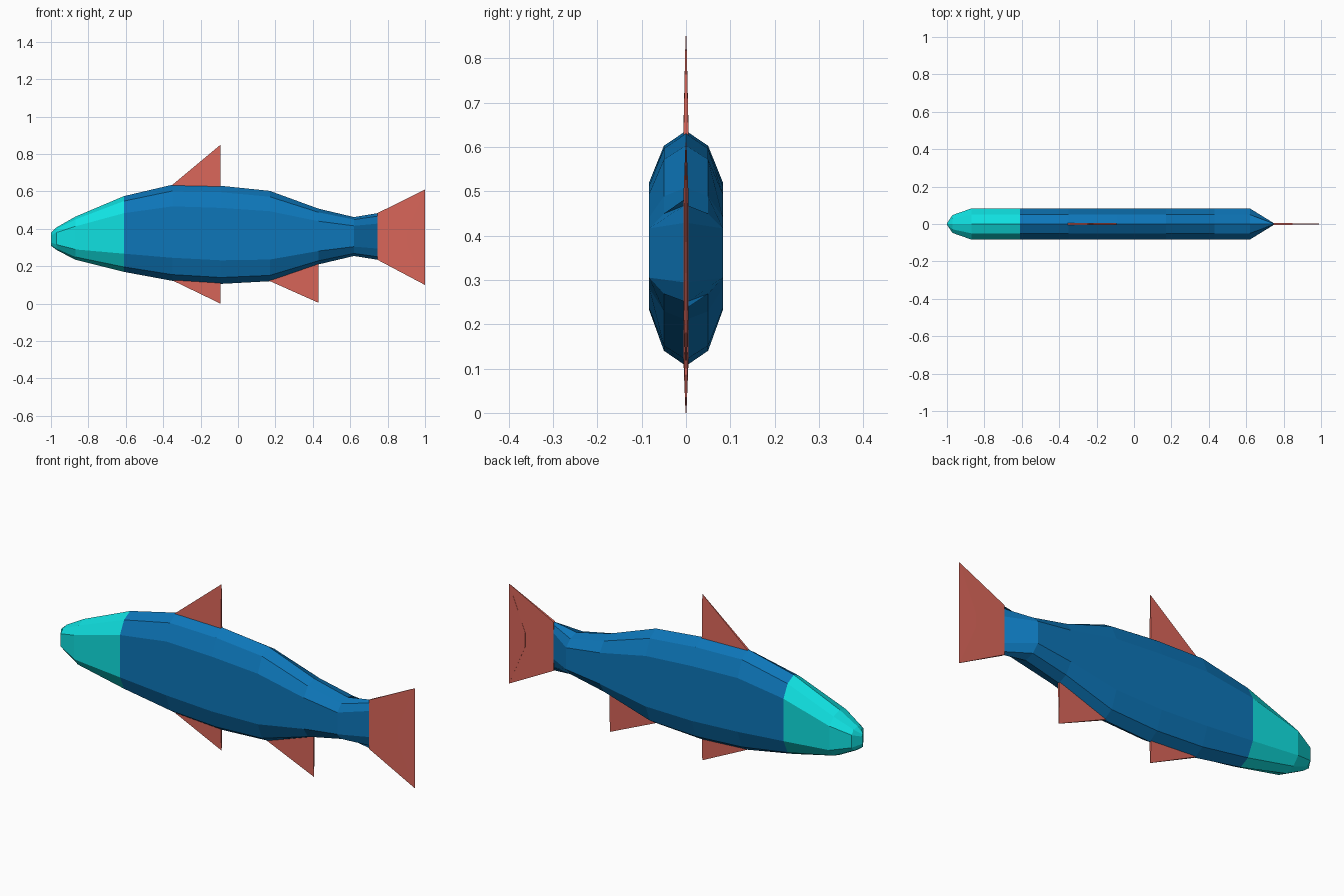
import bpy, bmesh

if "Cube" in bpy.data.objects:
    bpy.data.objects.remove(bpy.data.objects["Cube"])


def material(name, rgb):
    m = bpy.data.materials.new(name)
    m.diffuse_color = (*rgb, 1)
    m.use_nodes = True
    m.node_tree.nodes["Principled BSDF"].inputs["Base Color"].default_value = m.diffuse_color
    return m


BLUE = material("ocean_blue", (0.004, 0.18, 0.48))
CYAN = material("bright_cyan", (0.005, 0.75, 0.75))
CORAL = material("coral_red", (0.70, 0.133, 0.102))


def finish(bm, name, mats):
    bmesh.ops.recalc_face_normals(bm, faces=bm.faces)
    me = bpy.data.meshes.new(name)
    bm.to_mesh(me)
    bm.free()
    for m in mats:
        me.materials.append(m)
    ob = bpy.data.objects.new(name, me)
    bpy.context.collection.objects.link(ob)
    return ob


# Cross-section: (half-width share, height share), ten-sided
HALF = [(0.6, 0.935), (1, 0.775), (1, 0.24), (0.6, 0.065)]
RING = [(0, 1)] + HALF + [(0, 0)] + [(-y, z) for y, z in reversed(HALF)]


def loft(name, stations, mat):
    """Skin cross-sections given as (x, half-width, bottom, top)."""
    bm = bmesh.new()
    rings = [[bm.verts.new((x, w * y, lo + (hi - lo) * z)) for y, z in RING]
             for x, w, lo, hi in stations]
    n = len(RING)
    for a, b in zip(rings, rings[1:]):
        for i in range(n):
            j = (i + 1) % n
            bm.faces.new((a[i], a[j], b[j], b[i]))
    bm.faces.new(rings[0])
    bm.faces.new(rings[-1])
    return finish(bm, name, [mat])


def fin(name, outline):
    """Flat fin from (x, z, half-thickness) points, thin at the tips."""
    bm = bmesh.new()
    l, r = [[bm.verts.new((x, s * t, z)) for x, z, t in outline] for s in (-1, 1)]
    bm.faces.new(l)
    bm.faces.new(r)
    n = len(outline)
    for i in range(n):
        j = (i + 1) % n
        bm.faces.new((l[i], l[j], r[j], r[i]))
    bmesh.ops.triangulate(bm, faces=[f for f in bm.faces if len(f.verts) > 4])
    return finish(bm, name, [CORAL])


W = 0.083
NECK = (-0.61, W, 0.17, 0.575)

# Head and body share the neck ring
loft("head", [(-1.0, 0.004, 0.31, 0.38), (-0.97, 0.048, 0.287, 0.408),
              (-0.87, W, 0.235, 0.465), NECK], CYAN)
loft("body", [NECK, (-0.35, W, 0.122, 0.636), (-0.09, W, 0.106, 0.63),
              (0.17, W, 0.12, 0.603), (0.43, W, 0.21, 0.508),
              (0.62, W, 0.255, 0.463), (0.745, 0.006, 0.235, 0.484)], BLUE)

# Fins
B, T = 0.006, 0.001
fin("dorsal_fin", [(-0.355, 0.632, B), (-0.093, 0.85, T), (-0.093, 0.61, B)])
fin("pelvic_fin", [(-0.35, 0.124, B), (-0.093, 0.125, B), (-0.093, 0.0, T)])
fin("anal_fin", [(0.165, 0.123, B), (0.43, 0.23, B), (0.43, 0.005, T)])
fin("tail_fin", [(0.745, 0.235, B), (1.0, 0.10, T), (0.907, 0.315, 0.004),
                 (0.907, 0.385, 0.004), (1.0, 0.61, T), (0.745, 0.484, B)])
